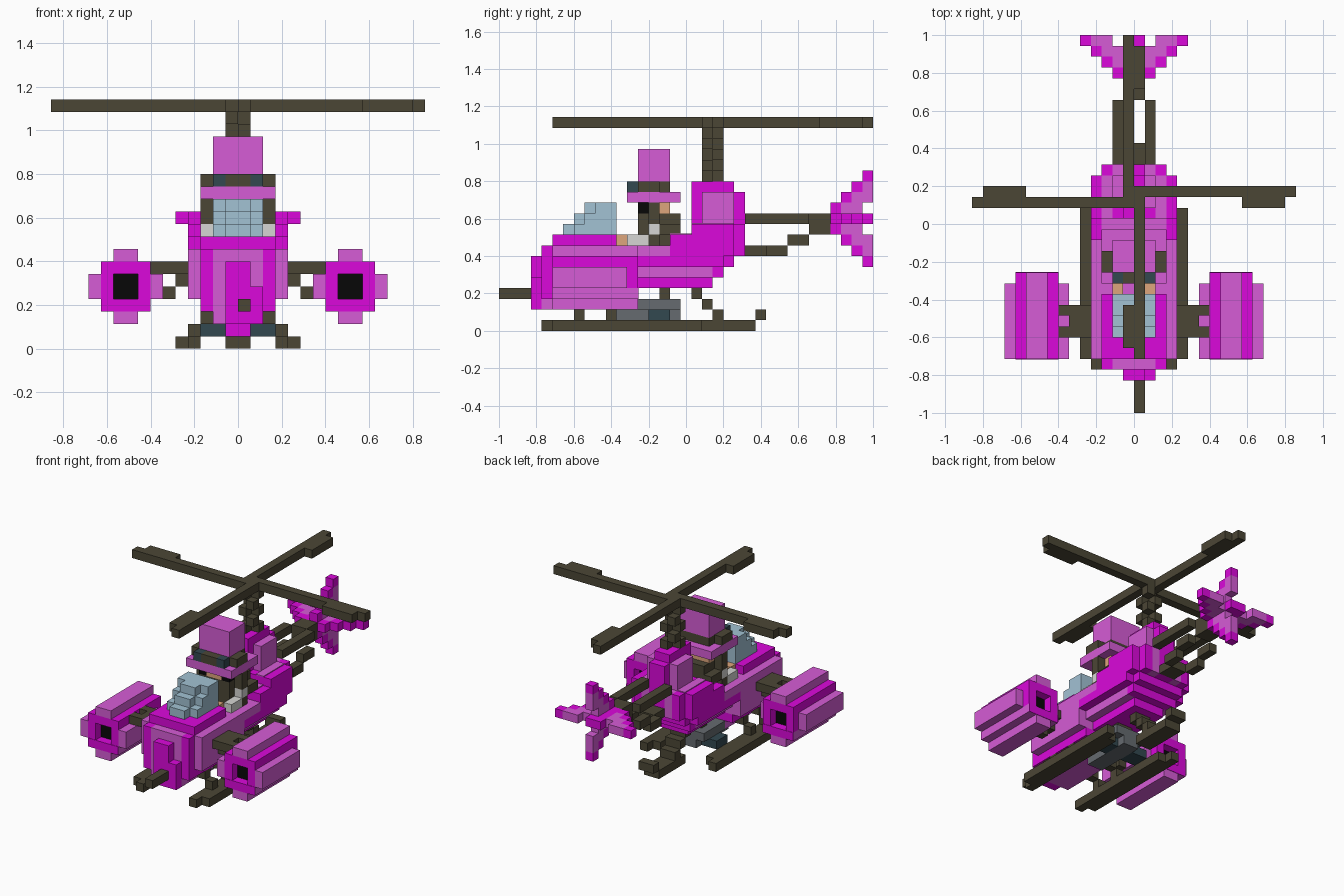
import bpy, bmesh

cube = bpy.data.objects.get("Cube")
if cube:
    bpy.data.objects.remove(cube, do_unlink=True)

V = 2 / 35  # size of one block

def lin(c):
    c /= 255
    return c / 12.92 if c <= 0.04045 else ((c + 0.055) / 1.055) ** 2.4

def material(name, r, g, b):
    m = bpy.data.materials.new(name)
    m.use_nodes = True
    col = (lin(r), lin(g), lin(b), 1)
    m.diffuse_color = col
    m.node_tree.nodes["Principled BSDF"].inputs["Base Color"].default_value = col
    return m

MAG = material("magenta", 219, 8, 219)
LIL = material("lilac", 214, 92, 214)
DARK = material("dark olive", 75, 70, 53)
GLASS = material("pale blue glass", 162, 194, 212)
WHITE = material("light grey", 214, 214, 212)
SKIN = material("skin", 222, 166, 124)
BLACK = material("black", 7, 7, 7)
TEAL = material("dark teal", 50, 72, 80)
GREY = material("mid grey", 102, 107, 112)

def part(name, groups, mirror=False):
    """groups: (material, [(x0,x1,y0,y1,z0,z1), ...]) in blocks, y counted from the front tip."""
    bm = bmesh.new()
    mats = []
    for mat, boxes in groups:
        if mat not in mats:
            mats.append(mat)
        for x0, x1, y0, y1, z0, z1 in boxes:
            spans = [(x0, x1)] + ([(-x1, -x0)] if mirror else [])
            for a, b in spans:
                vs = bmesh.ops.create_cube(bm, size=1)["verts"]
                for v in vs:
                    v.co = ((a + b) / 2 + v.co.x * (b - a),
                            (y0 + y1) / 2 + v.co.y * (y1 - y0),
                            (z0 + z1) / 2 + v.co.z * (z1 - z0))
                for f in {f for v in vs for f in v.link_faces}:
                    f.material_index = mats.index(mat)
    for v in bm.verts:
        v.co = (v.co.x * V, v.co.y * V - 1, v.co.z * V)
    me = bpy.data.meshes.new(name)
    bm.to_mesh(me)
    bm.free()
    for m in mats:
        me.materials.append(m)
    ob = bpy.data.objects.new(name, me)
    bpy.context.collection.objects.link(ob)

# Rotor: four offset blades with one-sided tips, on a checkered mast
part("rotor_blades", [(DARK, [
    (0, 15, 20, 21, 19, 20), (10, 14, 19, 20, 19, 20),
    (-15, 0, 19, 20, 19, 20), (-14, -10, 20, 21, 19, 20),
    (0, 1, 5, 20, 19, 20), (-1, 0, 6, 10, 19, 20),
    (-1, 0, 20, 35, 19, 20), (0, 1, 30, 34, 19, 20)])])
mast = []
for z in range(14, 19):
    k = z % 2
    mast += [(-1, 0, 19 + k, 20 + k, z, z + 1), (0, 1, 20 - k, 21 - k, z, z + 1)]
part("rotor_mast", [(DARK, mast)])

# Fuselage: nose, front shell, striped rear tapering upward
part("nose", [
    (MAG, [(-1, 1, 3, 4, 2, 7), (1, 2, 3, 4, 2, 5), (-3, -2, 4, 5, 3, 8), (2, 3, 4, 5, 3, 8)]),
    (LIL, [(-2, 2, 4, 5, 2, 8)])])
part("nose_gun", [(DARK, [(0, 1, 0, 3, 3, 4)])])
part("front_shell", [
    (LIL, [(-2, 2, 5, 13, 2, 3), (-4, 4, 5, 13, 4, 8)]),
    (MAG, [(-3, 3, 5, 13, 3, 4), (-3, 3, 5, 11, 8, 9)])])
part("rear_shell", [
    (MAG, [(-2, 2, 13, 20, 4, 5), (-3, 3, 20, 21, 5, 6), (-4, 4, 13, 21, 6, 7), (-3, 3, 21, 22, 6, 7),
           (-4, 4, 16, 22, 7, 9), (-4, 4, 18, 22, 9, 10),
           (-3, -2, 22, 23, 7, 10), (2, 3, 22, 23, 7, 10), (-1, 1, 22, 23, 7, 10)]),
    (LIL, [(-3, 3, 13, 20, 5, 6), (-4, 4, 13, 16, 7, 8), (-3, 3, 16, 18, 9, 9.1),
           (-2, -1, 22, 23, 7, 10), (1, 2, 22, 23, 7, 10),
           (-3, -2, 18, 22, 10, 10.1), (2, 3, 18, 22, 10, 10.1)])])
part("engine_cowl", [
    (MAG, [(-1, 1, 18, 23, 10, 13), (-1, 1, 18, 22, 13, 14)]),
    (LIL, [(-2, -1, 19, 22, 10, 13), (1, 2, 19, 22, 10, 13)])])

# Stepped windscreen
screen = []
for i in range(3):
    screen += [(-1, 1, 6 + i, 7 + i, 9 + i, 10 + i), (-2, 2, 7 + i, 11, 9 + i, 10 + i)]
part("windscreen", [(GLASS, screen)])

# Pilot
part("pilot_torso", [(DARK, [(-2, 2, 13, 17, 8, 10), (-3, -2, 14, 15, 8, 9), (2, 3, 14, 15, 8, 9),
                             (-3, -2, 15, 17, 9, 10), (2, 3, 15, 17, 9, 10)])])
part("pilot_arms", [(WHITE, [(2, 3, 12, 14, 8, 9), (2, 3, 14, 15, 9, 10)]),
                    (SKIN, [(1, 2, 11, 12, 8, 9)])], mirror=True)
part("pilot_head", [
    (DARK, [(-2, 2, 13, 17, 10, 11), (-3, 3, 14, 15, 10, 12)]),
    (BLACK, [(-2, -1, 13, 14, 11, 12), (1, 2, 13, 14, 11, 12)]),
    (SKIN, [(-1, 1, 13, 14, 11, 12), (-2, 2, 15, 16, 11, 12)])])
part("hat", [(LIL, [(-3, 3, 12, 17, 12, 13), (-2, 2, 13, 16, 14, 17)]),
             (DARK, [(-2, 2, 13, 16, 13, 14), (-3, -2, 13, 15, 13, 14), (2, 3, 13, 15, 13, 14)])])
part("goggles", [(TEAL, [(-2, -1, 12, 13, 13, 14), (1, 2, 12, 13, 13, 14)]),
                 (DARK, [(-1, 1, 12, 13, 13, 14)])])

# Side pods: stacked octagon, magenta end rims, recessed dark intakes
part("engine_pods", [
    (MAG, [(7, 8, 5, 13, 4, 7), (10, 11, 5, 13, 4, 7), (8, 10, 5, 13, 3, 4), (8, 10, 5, 13, 6, 7),
           (7, 11, 4.95, 5, 3, 4), (7, 11, 13, 13.05, 3, 4)]),
    (LIL, [(8, 10, 5, 13, 7, 8), (8, 10, 5, 13, 2, 3), (6, 7, 5, 12, 4, 6), (11, 12, 5, 12, 4, 6),
           (7, 8, 5, 13, 3, 4), (10, 11, 5, 13, 3, 4)]),
    (BLACK, [(8, 10, 6, 12, 4, 6)])], mirror=True)
part("pod_arms", [(DARK, [
    (4, 6, 7, 10, 6, 7), (6, 7, 7, 8, 6, 7), (6, 7, 9, 10, 6, 7),
    (4, 5, 8, 9, 5, 6), (5, 6, 8, 9, 4, 5)])], mirror=True)

# Landing skids and struts
part("skids", [(DARK, [(4, 5, 5, 19, 0, 1), (3, 4, 4, 18, 0, 1)])], mirror=True)
part("skid_struts", [(DARK, [(3, 4, y, y + 1, 1, 2) for y in (7, 10)]
                      + [(2, 3, y, y + 1, 2, 3) for y in (7, 10)])], mirror=True)
part("rear_skid", [(DARK, [(-1, 1, 18, 19, 3, 4), (-1, 1, 19, 20, 2, 3), (-1, 1, 20, 21, 1, 2),
                           (-1, 1, 19, 24, 0, 1), (-1, 1, 24, 25, 1, 2)])])
part("belly_box", [(GREY, [(-1, 1, 11, 17, 1, 3), (-2, 2, 13, 17, 2, 3)]),
                   (TEAL, [(-3, -1, 14, 16, 1, 2), (1, 3, 14, 16, 1, 2)]),
                   (MAG, [(-1, 1, 10.9, 11, 1, 2)]),
                   (DARK, [(-1, 1, 15, 16, 3, 4)])])

# Tail: twin booms joining at the fins
part("tail_booms", [(DARK, [
    (1, 2, 23, 29, 10, 11), (1, 2, 25, 27, 7, 8), (1, 2, 27, 29, 8, 9)])], mirror=True)
part("tail_boom_centre", [(DARK, [
    (-1, 1, 23, 25, 7, 8), (-1, 1, 29, 31, 9, 10), (-1, 1, 29, 31, 10, 11)])])

# Swept fins: magenta leading edge, lilac inside
edge, inner = [], []
vedge, vinner = [(-1, 1, 31, 35, 10, 11)], []
for i in range(4):
    y = 31 + i
    start = 1 if i < 3 else 2
    edge.append((1 + i, 2 + i, y, y + 1, 10, 11))
    vedge += [(0, 1, y, y + 1, 11 + i, 12 + i), (0, 1, y, y + 1, 9 - i, 10 - i)]
    if i:
        inner.append((start, 1 + i, y, y + 1, 10, 11))
        vinner += [(0, 1, y, y + 1, 10 + start, 11 + i), (0, 1, y, y + 1, 10 - i, 11 - start)]
part("horizontal_fins", [(MAG, edge), (LIL, inner)], mirror=True)
part("vertical_fins", [(MAG, vedge), (LIL, vinner)])
